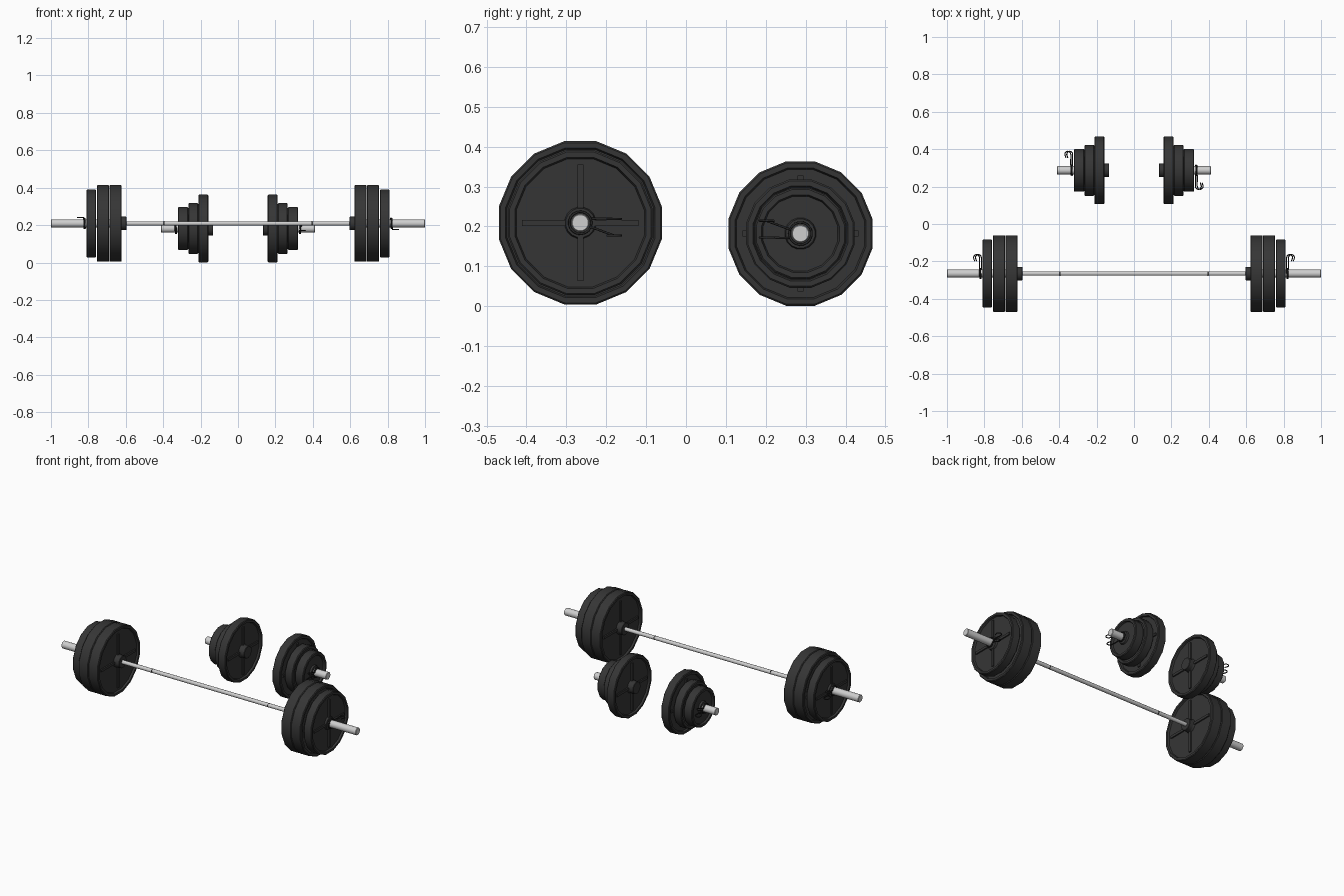
import bpy, bmesh, math
from mathutils import Matrix, Vector

if "Cube" in bpy.data.objects:
    bpy.data.objects.remove(bpy.data.objects["Cube"])


def material(name, rgb):
    m = bpy.data.materials.new(name)
    m.diffuse_color = (*rgb, 1)
    m.use_nodes = True
    m.node_tree.nodes["Principled BSDF"].inputs["Base Color"].default_value = m.diffuse_color
    return m


IRON = material("black iron", (0.036, 0.036, 0.036))
STEEL = material("polished steel", (0.62, 0.62, 0.62))
WIRE = material("dark wire", (0.02, 0.02, 0.02))

BAR = (-0.265, 0.209)     # y, z of the barbell axis
BELL = (0.287, 0.182)     # y, z of the dumbbell axis
SLEEVE_R = 0.0222


def finish(name, bm, mat, axis):
    bmesh.ops.recalc_face_normals(bm, faces=bm.faces)
    me = bpy.data.meshes.new(name)
    bm.to_mesh(me)
    bm.free()
    me.materials.append(mat)
    me.shade_smooth()
    me.set_sharp_from_angle(angle=math.radians(30))
    ob = bpy.data.objects.new(name, me)
    ob.location = (0, *axis)
    bpy.context.collection.objects.link(ob)
    return ob


def lathe(bm, profile, sides=16, closed=False):
    """Spin (x, radius) points round the x axis; open profiles get end caps."""
    rings = []
    for i in range(sides):
        a = 2 * math.pi * (i + 0.5) / sides
        rings.append([bm.verts.new((x, r * math.cos(a), r * math.sin(a)))
                      for x, r in profile])
    n = len(profile)
    for i in range(sides):
        p, q = rings[i], rings[(i + 1) % sides]
        for j in range(n if closed else n - 1):
            k = (j + 1) % n
            bm.faces.new((p[j], p[k], q[k], q[j]))
    if not closed:
        bm.faces.new([r[0] for r in rings])
        bm.faces.new([r[-1] for r in rings])


def rod(name, x0, x1, r, mat, axis, chamfer=0.002):
    bm = bmesh.new()
    lathe(bm, [(x0, r - chamfer), (x0 + chamfer, r),
               (x1 - chamfer, r), (x1, r - chamfer)])
    return finish(name, bm, mat, axis)


def plate(name, side, x0, x1, apothem, axis, spokes=True):
    """Weight plate: rim, dished faces, raised hub and four spokes."""
    R = apothem / math.cos(math.pi / 16)
    d, c = 0.011, 0.004
    rim, hub, bore = R - 0.017, 0.040, 0.021
    half = [(x0, bore), (x0, hub - 0.003), (x0 + d, hub),
            (x0 + d, rim - 0.004), (x0, rim), (x0, R - c), (x0 + c, R)]
    other = [(x0 + x1 - x, r) for x, r in reversed(half)]
    bm = bmesh.new()
    lathe(bm, half + other, closed=True)
    if spokes:
        r0, r1 = hub - 0.006, 0.79 * R
        for k in range(4):
            m = (Matrix.Rotation(k * math.pi / 2, 4, 'X')
                 @ Matrix.Translation(((x0 + x1) / 2, (r0 + r1) / 2, 0))
                 @ Matrix.Diagonal((x1 - x0 - 0.006, r1 - r0, 0.015, 1)))
            bmesh.ops.create_cube(bm, size=1, matrix=m)
    bmesh.ops.scale(bm, vec=(side, 1, 1), verts=bm.verts)
    return finish(name, bm, IRON, axis)


def clip(name, x, axis, rotation):
    """Spring clip: two coils and two hooked handles."""
    def handle(x0, z0, z1):
        pts = [Vector((x0, 0.028, z0)), Vector((x0, 0.085, z1))]
        for k in range(1, 7):
            a = math.pi * k / 6
            pts.append(Vector((x0 + 0.016 * (1 - math.cos(a)),
                               0.085 + 0.017 * math.sin(a), z1)))
        pts.append(Vector((x0 + 0.026, 0.066, z1)))
        return pts

    coil = []
    for k in range(33):
        t = k / 32
        a = math.radians(22 + 676 * t)
        coil.append(Vector((0.010 * t, 0.028 * math.cos(a), 0.028 * math.sin(a))))
    pts = handle(0, 0.011, 0.010)[::-1] + coil + handle(0.010, -0.011, -0.032)
    cu = bpy.data.curves.new(name, 'CURVE')
    cu.dimensions = '3D'
    cu.bevel_depth = 0.003
    cu.bevel_resolution = 1
    cu.use_fill_caps = True
    sp = cu.splines.new('POLY')
    sp.points.add(len(pts) - 1)
    for p, v in zip(sp.points, pts):
        p.co = (*v, 1)
    cu.materials.append(WIRE)
    ob = bpy.data.objects.new(name, cu)
    ob.location = (x, *axis)
    ob.rotation_euler = rotation
    bpy.context.collection.objects.link(ob)
    bpy.ops.object.select_all(action='DESELECT')
    ob.select_set(True)
    bpy.context.view_layer.objects.active = ob
    bpy.ops.object.convert(target='MESH')


# Barbell shaft
rod("barbell_shaft", -0.61, 0.61, 0.0118, STEEL, BAR)

for s, tag in ((-1, "left"), (1, "right")):
    def span(a, b):
        return sorted((s * a, s * b))

    # Barbell sleeve, collar and grip mark
    rod(f"{tag}_barbell_sleeve", *span(0.605, 1.0), SLEEVE_R, STEEL, BAR)
    rod(f"{tag}_barbell_collar", *span(0.597, 0.626), 0.037, IRON, BAR)
    rod(f"{tag}_grip_mark", *span(0.392, 0.397), 0.0123, IRON, BAR, 0.0003)

    # Barbell plates
    plate(f"{tag}_barbell_inner_plate", s, 0.622, 0.688, 0.2045, BAR)
    plate(f"{tag}_barbell_middle_plate", s, 0.6885, 0.7545, 0.2045, BAR)
    plate(f"{tag}_barbell_outer_plate", s, 0.759, 0.811, 0.181, BAR)

    # Dumbbell end: sleeve, collar and three shrinking plates
    rod(f"{tag}_dumbbell_sleeve", *span(0.145, 0.412), SLEEVE_R, STEEL, BELL)
    rod(f"{tag}_dumbbell_collar", *span(0.133, 0.163), 0.037, IRON, BELL)
    plate(f"{tag}_dumbbell_large_plate", s, 0.159, 0.212, 0.181, BELL)
    plate(f"{tag}_dumbbell_medium_plate", s, 0.2125, 0.265, 0.136, BELL, False)
    plate(f"{tag}_dumbbell_small_plate", s, 0.2655, 0.322, 0.114, BELL, False)

# Spring clips
clip("right_barbell_clip", 0.816, BAR, (0, 0, 0))
clip("left_barbell_clip", -0.816, BAR, (0, math.pi, 0))
clip("right_dumbbell_clip", 0.328, BELL, (math.pi, 0, 0))
clip("left_dumbbell_clip", -0.328, BELL, (0, math.pi, 0))
